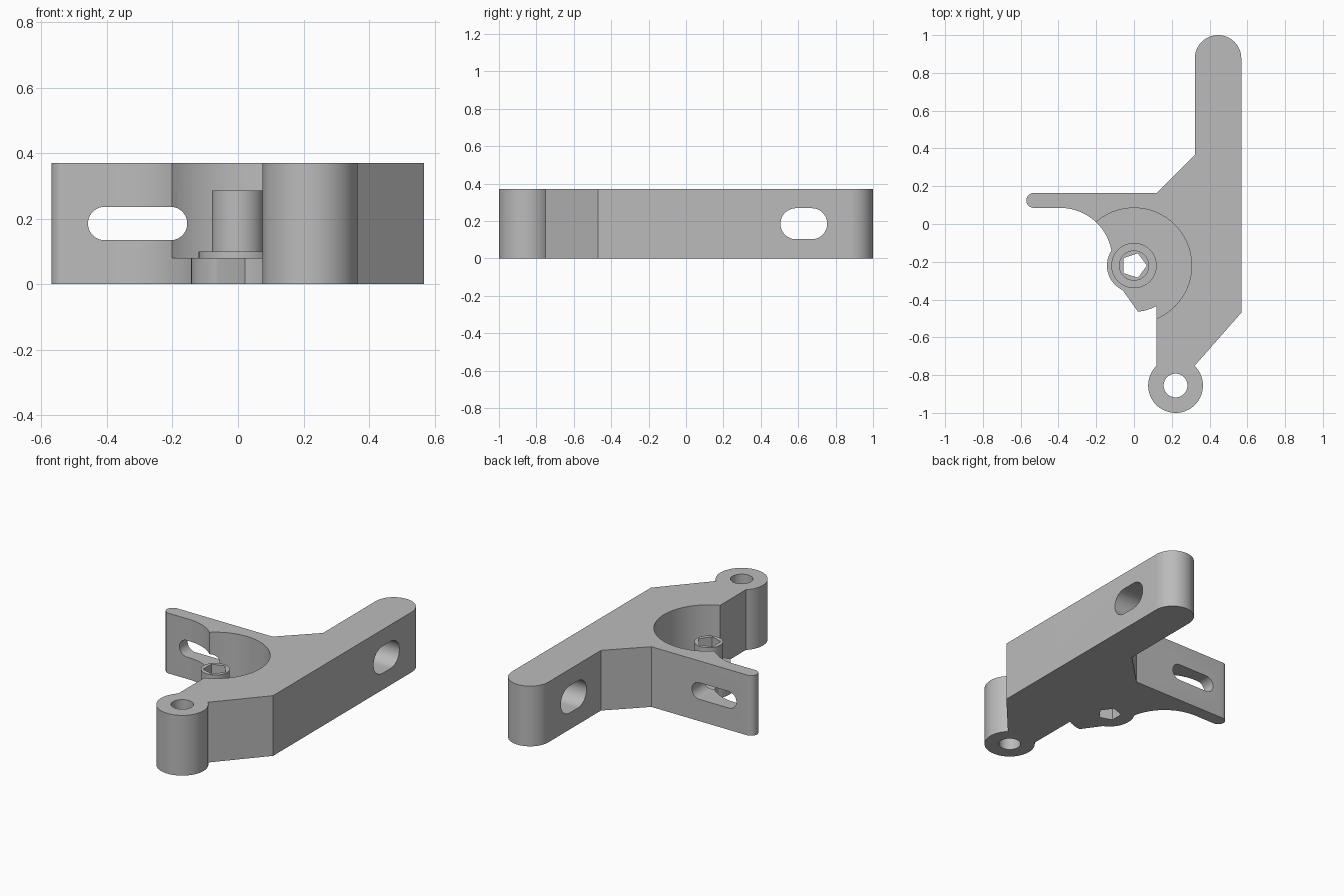
import bpy, bmesh, math
from mathutils import Vector

cube = bpy.data.objects.get("Cube")
if cube:
    bpy.data.objects.remove(cube, do_unlink=True)

HEIGHT, FLOOR = 0.37, 0.08
HUB = (0, -0.22)
EYE = (0.22, -0.855)

grey = bpy.data.materials.new("plain grey")
grey.use_nodes = True
grey.diffuse_color = (0.5, 0.5, 0.5, 1)
grey.node_tree.nodes["Principled BSDF"].inputs["Base Color"].default_value = grey.diffuse_color


def arc(centre, r, start, end, steps=24):
    angles = [math.radians(start + (end - start) * i / steps) for i in range(steps + 1)]
    return [(centre[0] + r * math.cos(a), centre[1] + r * math.sin(a)) for a in angles]


def circle(centre, r, sides=64):
    return arc(centre, r, 0, 360, sides)[:-1]


def slot(lo, hi, mid, r):
    """Rounded slot outline between lo and hi along the first axis."""
    return arc((hi - r, mid), r, -90, 90) + arc((lo + r, mid), r, 90, 270)


def prism(name, points, lo, hi, axis="z"):
    """Extrude a 2D outline from lo to hi along the given axis."""
    place = {"z": lambda p, d: (p[0], p[1], d),
             "y": lambda p, d: (p[0], d, p[1]),
             "x": lambda p, d: (d, p[0], p[1])}[axis]
    bm = bmesh.new()
    face = bm.faces.new([bm.verts.new(place(p, lo)) for p in points])
    top = bmesh.ops.extrude_face_region(bm, geom=[face])["geom"]
    shift = Vector(place((0, 0), hi - lo))
    bmesh.ops.translate(bm, vec=shift, verts=[v for v in top if isinstance(v, bmesh.types.BMVert)])
    bmesh.ops.recalc_face_normals(bm, faces=bm.faces[:])
    mesh = bpy.data.meshes.new(name)
    bm.to_mesh(mesh)
    bm.free()
    mesh.materials.append(grey)
    obj = bpy.data.objects.new(name, mesh)
    bpy.context.collection.objects.link(obj)
    return obj


def activate(obj):
    bpy.ops.object.select_all(action="DESELECT")
    obj.select_set(True)
    bpy.context.view_layer.objects.active = obj


def cut(obj, cutter):
    mod = obj.modifiers.new("cut", "BOOLEAN")
    mod.operation, mod.solver, mod.object = "DIFFERENCE", "EXACT", cutter
    activate(obj)
    bpy.ops.object.modifier_apply(modifier=mod.name)


# Bracket outline, running counterclockwise from the thin arm's tip
outline = arc((-0.53, 0.125), 0.04, 90, 270, 16)
outline += arc((-0.39, -0.19), 0.275, 90, 11)
outline += arc(HUB, 0.143, 147, 245)
outline += arc(HUB, 0.245, 275, 299, 8)
outline += arc(EYE, 0.145, 134, 406, 48)
outline += [(0.568, -0.47)]
outline += arc((0.445, 0.877), 0.123, 0, 180, 32)
outline += [(0.322, 0.365), (0.12, 0.165)]
bracket = prism("bracket_body", outline, 0, HEIGHT)

# Raised hub: collar and post standing on the pocket floor
collar = prism("hub_collar", circle(HUB, 0.12), FLOOR, 0.1)
post = prism("hub_post", circle(HUB, 0.08), FLOOR, 0.286)

# Pocket, bores and slots
pocket = prism("pocket_cutter", circle(HUB, 0.305, 96), FLOOR, 0.6)
eye_bore = prism("eye_cutter", circle(EYE, 0.063, 48), -0.1, 0.6)
arm_slot = prism("arm_slot_cutter", slot(-0.458, -0.155, 0.185, 0.051), -0.5, 0.4, "y")
side_slot = prism("side_slot_cutter", slot(0.505, 0.755, 0.185, 0.083), 0.2, 0.8, "x")
socket = prism("socket_cutter", circle(HUB, 0.068, 5), -0.1, 0.6)

for cutter in (pocket, eye_bore, arm_slot, side_slot):
    cut(bracket, cutter)
for part in (bracket, collar, post):
    cut(part, socket)
for cutter in (pocket, eye_bore, arm_slot, side_slot, socket):
    bpy.data.objects.remove(cutter, do_unlink=True)

for part in (bracket, collar, post):
    activate(part)
    bpy.ops.object.shade_smooth_by_angle(angle=math.radians(30))
